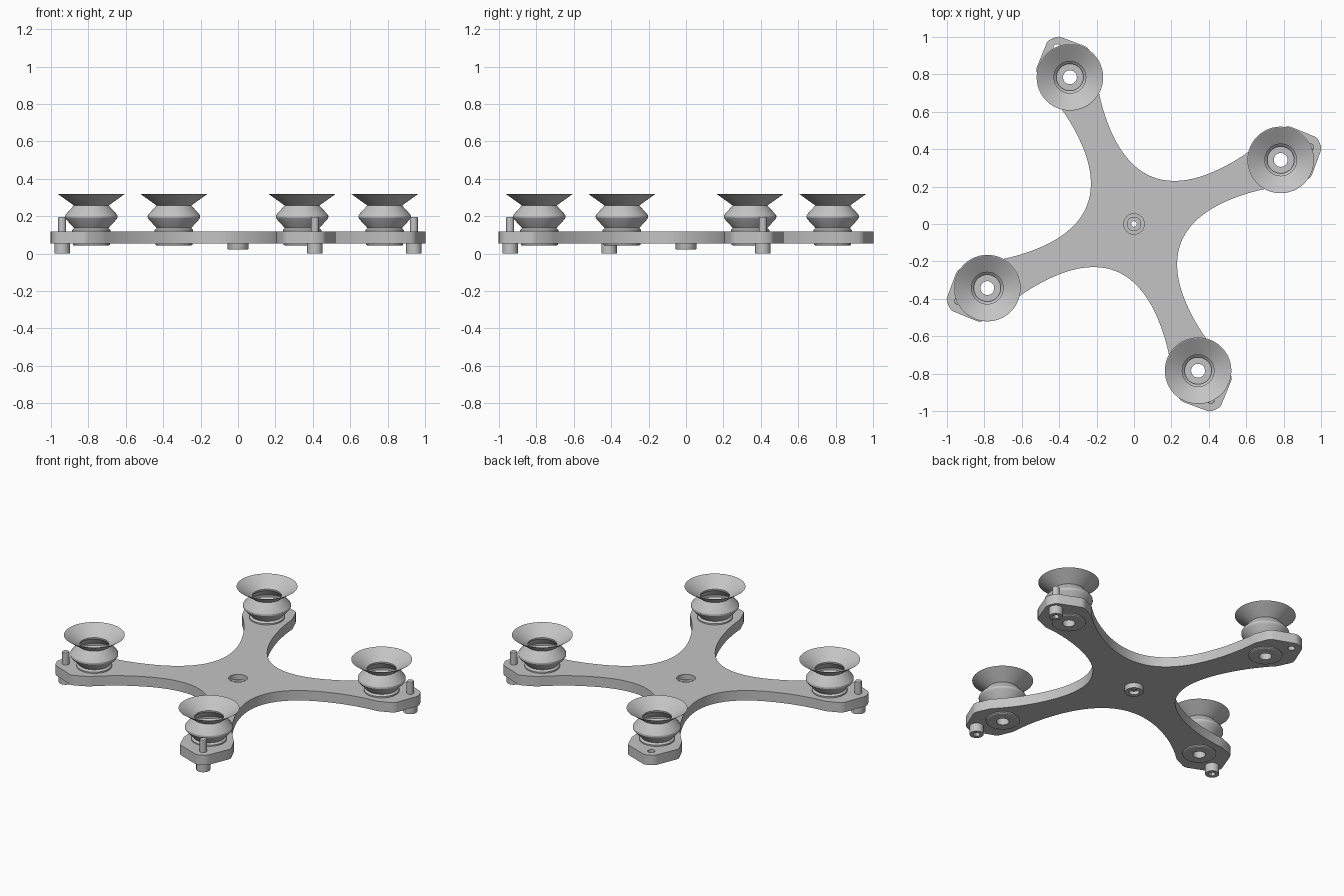
import bpy, bmesh, math
from math import sin, cos, pi
from mathutils import Matrix, Vector
from mathutils.geometry import interpolate_bezier

cube = bpy.data.objects.get("Cube")
if cube:
    bpy.data.objects.remove(cube, do_unlink=True)

ARM_ANGLES = [math.radians(23.6 + 90 * i) for i in range(4)]
CUP_R, SCREW_R = 0.856, 1.026
BOTTOM, TOP = 0.054, 0.118

grey = bpy.data.materials.new("light grey")
grey.use_nodes = True
COLOUR = (0.55, 0.55, 0.55, 1)
grey.diffuse_color = COLOUR
grey.node_tree.nodes["Principled BSDF"].inputs["Base Color"].default_value = COLOUR


def make_mesh(name, bm):
    bmesh.ops.recalc_face_normals(bm, faces=bm.faces)
    mesh = bpy.data.meshes.new(name)
    bm.to_mesh(mesh)
    bm.free()
    mesh.materials.append(grey)
    return mesh


def place(name, mesh, x=0, y=0):
    ob = bpy.data.objects.new(name, mesh)
    ob.location = (x, y, 0)
    bpy.context.collection.objects.link(ob)
    bpy.ops.object.select_all(action='DESELECT')
    ob.select_set(True)
    bpy.context.view_layer.objects.active = ob
    bpy.ops.object.shade_smooth_by_angle(angle=math.radians(28))
    return ob


def lathe(name, profile, closed=True, steps=48):
    """Revolve (radius, z) points about the z axis."""
    bm = bmesh.new()
    vs = [bm.verts.new((r, 0, z)) for r, z in profile]
    pairs = list(zip(vs, vs[1:])) + ([(vs[-1], vs[0])] if closed else [])
    edges = [bm.edges.new(p) for p in pairs]
    bmesh.ops.spin(bm, geom=vs + edges, axis=(0, 0, 1), cent=(0, 0, 0),
                   angle=2 * pi, steps=steps)
    bmesh.ops.remove_doubles(bm, verts=bm.verts, dist=0.0002)
    return make_mesh(name, bm)


def circle(r, x=0, y=0, n=32):
    return [(x + r * cos(2 * pi * i / n), y + r * sin(2 * pi * i / n)) for i in range(n)]


def prism(name, loops, z0, z1):
    """Extrude an outline with holes from z0 to z1."""
    bm = bmesh.new()
    edges = []
    for loop in loops:
        vs = [bm.verts.new((x, y, z0)) for x, y in loop]
        edges += [bm.edges.new((vs[i - 1], vs[i])) for i in range(len(vs))]
    bmesh.ops.triangle_fill(bm, edges=edges, use_beauty=True, normal=(0, 0, 1))
    ext = bmesh.ops.extrude_face_region(bm, geom=list(bm.faces), use_keep_orig=True)
    top = [g for g in ext["geom"] if isinstance(g, bmesh.types.BMVert)]
    bmesh.ops.translate(bm, verts=top, vec=(0, 0, z1 - z0))
    return make_mesh(name, bm)


# Half outline of one arm: concave flank, then the chamfered tip
def bezier(points, n=14):
    knot1, h1, h2, knot2 = [Vector(p) for p in points]
    return [(p.x, p.y) for p in interpolate_bezier(knot1, h1, h2, knot2, n)]


half = bezier([(.191, .191), (.275, .107), (.40, .086), (.5, .086)])
half += bezier([(.5, .086), (.63, .086), (.75, .11), (.86, .15)])[1:]
half += [(.945, .152), (.962, .150), (.977, .140), (1.068, .046), (1.078, .034), (1.083, .018)]
arm = [(u, -v) for u, v in half] + [(u, v) for u, v in reversed(half)][:-1]

# Four-armed plate with holes for cups, screws and centre bush
outline, holes = [], [circle(.055)]
for a in ARM_ANGLES:
    outline += [(u * cos(a) - v * sin(a), u * sin(a) + v * cos(a)) for u, v in arm]
    holes.append(circle(.085, CUP_R * cos(a), CUP_R * sin(a)))
    holes.append(circle(.021, SCREW_R * cos(a), SCREW_R * sin(a), 24))
place("arm_plate", prism("arm_plate", [outline] + holes, BOTTOM, TOP))

# Bellows suction cup: outer skin up to the rim, inner skin back down
cup = lathe("suction_cup", [
    (.037, .043), (.092, .043), (.099, .047), (.099, BOTTOM), (.085, BOTTOM),
    (.085, TOP), (.103, TOP), (.103, .126), (.092, .136),
    (.134, .182), (.140, .192), (.140, .202), (.134, .212), (.093, .257),
    (.178, .318), (.174, .318), (.085, .261), (.085, .252), (.126, .205),
    (.126, .192), (.072, .140), (.072, .112), (.037, .112)])

# Screw parts
head = prism("screw_head", [circle(.041), circle(.021, n=6)], 0, BOTTOM)
shaft = lathe("screw_shaft", [(0, .03), (.021, .03), (.021, .193), (.019, .196), (0, .196)],
              closed=False, steps=24)

for i, a in enumerate(ARM_ANGLES):
    place(f"suction_cup_{i + 1}", cup, CUP_R * cos(a), CUP_R * sin(a))
    if i != 1:  # the back arm has an empty screw hole
        x, y = SCREW_R * cos(a), SCREW_R * sin(a)
        place(f"screw_head_{i + 1}", head, x, y)
        place(f"screw_shaft_{i + 1}", shaft, x, y)

# Stepped bush in the centre
place("centre_bush", lathe("centre_bush", [
    (.053, .022), (.055, .026), (.055, .085), (.036, .085), (.036, .072),
    (.015, .072), (.015, .045), (.030, .045), (.030, .022)]))
